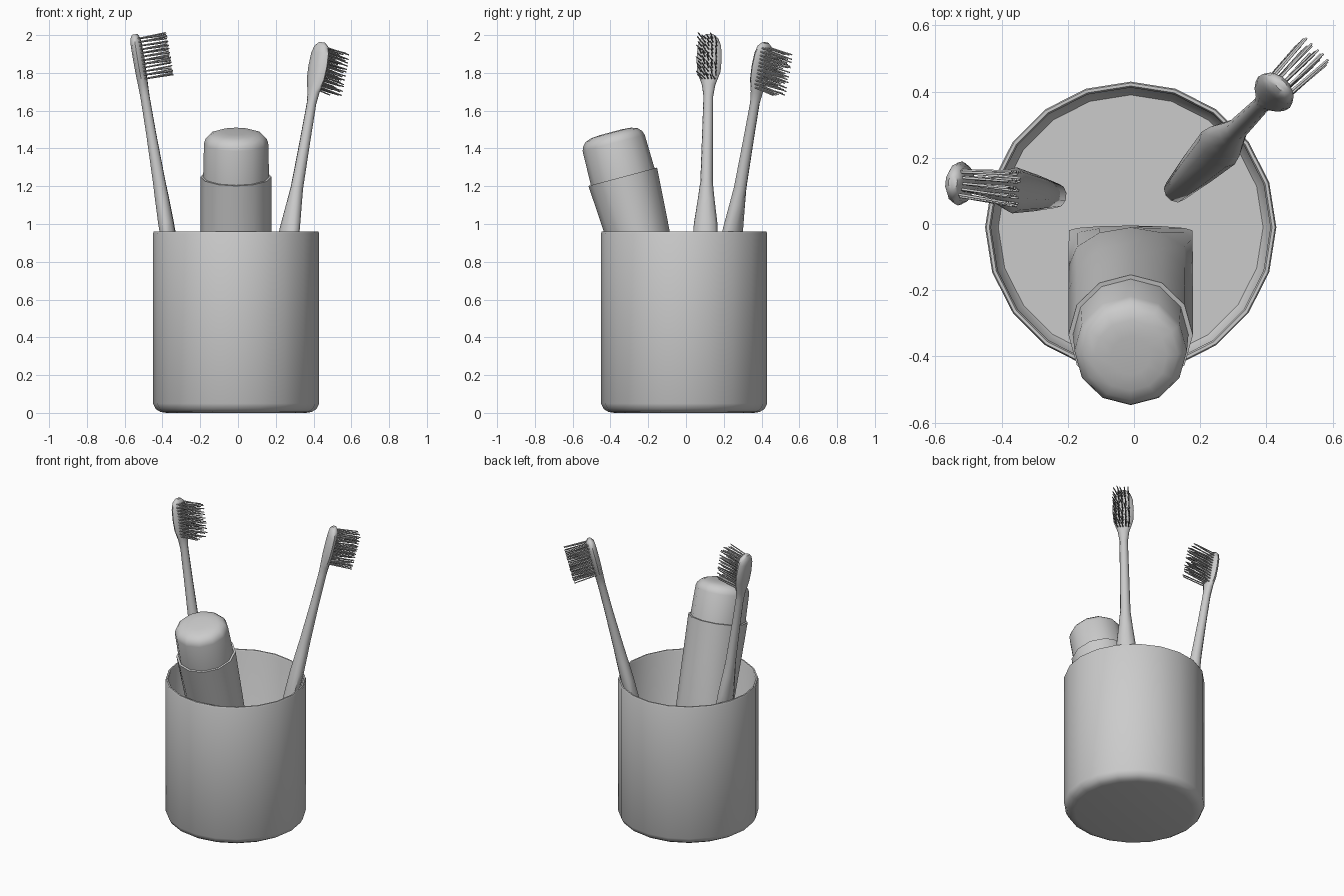
import bpy, bmesh, math, random
from mathutils import Matrix, Vector

random.seed(4)
if "Cube" in bpy.data.objects:
    bpy.data.objects.remove(bpy.data.objects["Cube"])

grey = bpy.data.materials.new("plain_grey")
grey.use_nodes = True
grey.diffuse_color = (0.6, 0.6, 0.6, 1)
grey.node_tree.nodes["Principled BSDF"].inputs["Base Color"].default_value = (0.6, 0.6, 0.6, 1)


def finish(name, bm, matrix, angle=40):
    bmesh.ops.recalc_face_normals(bm, faces=bm.faces)
    mesh = bpy.data.meshes.new(name)
    bm.to_mesh(mesh)
    bm.free()
    mesh.materials.append(grey)
    obj = bpy.data.objects.new(name, mesh)
    obj.matrix_world = matrix
    bpy.context.collection.objects.link(obj)
    bpy.ops.object.select_all(action='DESELECT')
    obj.select_set(True)
    bpy.context.view_layer.objects.active = obj
    bpy.ops.object.shade_smooth_by_angle(angle=math.radians(angle))
    return obj


def loft(name, rings, sides, matrix, turn=0.0, angle=40):
    """Skin elliptical rings (height, x radius, y radius), capping both ends."""
    bm = bmesh.new()
    loops = []
    for z, rx, ry in rings:
        steps = [turn + math.tau * i / sides for i in range(sides)]
        loops.append([bm.verts.new((rx * math.cos(a), ry * math.sin(a), z)) for a in steps])
    for low, high in zip(loops, loops[1:]):
        for i in range(sides):
            j = (i + 1) % sides
            bm.faces.new((low[i], low[j], high[j], high[i]))
    bm.faces.new(loops[0])
    bm.faces.new(loops[-1])
    return finish(name, bm, matrix, angle)


def turned(profile):
    return [(z, r, r) for z, r in profile]


# Cup: rounded foot, thin rim, hollow inside
cup = [(0, 0.37), (0.005, 0.4), (0.02, 0.425), (0.05, 0.44), (0.95, 0.44), (0.96, 0.436),
       (0.96, 0.427), (0.95, 0.422), (0.06, 0.422), (0.03, 0.4)]
loft("cup", turned(cup), 20, Matrix.Translation((-0.01, -0.01, 0)))

# Toothpaste tube leaning forward, flattening towards its crimped end
lean = Matrix.Translation((-0.01, -0.335, 1.25)) @ Matrix.Rotation(math.radians(15), 4, 'X')
tube = [(-1.22, 0.187, 0.015), (-1.13, 0.187, 0.035), (-0.8, 0.188, 0.122), (-0.5, 0.188, 0.155),
        (-0.25, 0.188, 0.172), (0, 0.188, 0.188), (0, 0.165, 0.165)]
loft("tube_body", tube, 12, lean)
cap = [(-0.02, 0.175), (0.185, 0.17), (0.208, 0.162), (0.228, 0.143), (0.24, 0.11), (0.244, 0.06)]
loft("tube_cap", turned(cap), 12, lean, angle=50)


def brush_frame(bottom, top, facing):
    """Local z runs up the handle, local x is the bristle direction."""
    up = (Vector(top) - Vector(bottom)).normalized()
    side = up.cross(Vector(facing)).normalized()
    front = side.cross(up)
    rotation = Matrix((front, side, up)).transposed().to_4x4()
    return Matrix.Translation(bottom) @ rotation


# Handle, slim neck and oval head: height, half thickness, half width
handle = [(0, 0.02, 0.025), (0.02, 0.03, 0.037), (0.4, 0.038, 0.055), (0.8, 0.042, 0.07),
          (0.92, 0.042, 0.062), (1.05, 0.038, 0.044), (1.14, 0.034, 0.033), (1.4, 0.027, 0.029),
          (1.6, 0.025, 0.026), (1.66, 0.027, 0.036), (1.73, 0.029, 0.062), (1.8, 0.03, 0.067),
          (1.87, 0.03, 0.062), (1.91, 0.027, 0.046), (1.93, 0.014, 0.022)]


def bristles(name, matrix, rows=12, columns=5):
    bm = bmesh.new()
    for row in range(rows):
        z = 1.69 + 0.215 * row / (rows - 1)
        for column in range(columns):
            across = 2 * column / (columns - 1) - 1
            reach = 0.04 if row in (0, rows - 1) else 0.047
            root = Vector((0.015, across * reach * 0.85, z))
            tip = Vector((0.165, across * reach + random.uniform(-0.006, 0.006),
                          z + random.uniform(-0.008, 0.008)))
            way = tip - root
            place = Matrix.Translation((root + tip) / 2) @ way.to_track_quat('Z', 'Y').to_matrix().to_4x4()
            bmesh.ops.create_cone(bm, cap_ends=True, segments=5, radius1=0.004, radius2=0.0035,
                                  depth=way.length, matrix=place)
    finish(name, bm, matrix, 80)


# Two brushes resting against the rim
brushes = {
    "left": ((0.12, 0.095, 0.085), (0.445, 0.42, 1.96), (1, 1, 0)),
    "right": ((-0.23, 0.085, 0.1), (-0.545, 0.125, 1.99), (1, -0.1, 0)),
}
for label, pose in brushes.items():
    frame = brush_frame(*pose)
    loft(label + "_brush_handle", handle, 10, frame, turn=math.pi / 10, angle=50)
    bristles(label + "_brush_bristles", frame)
